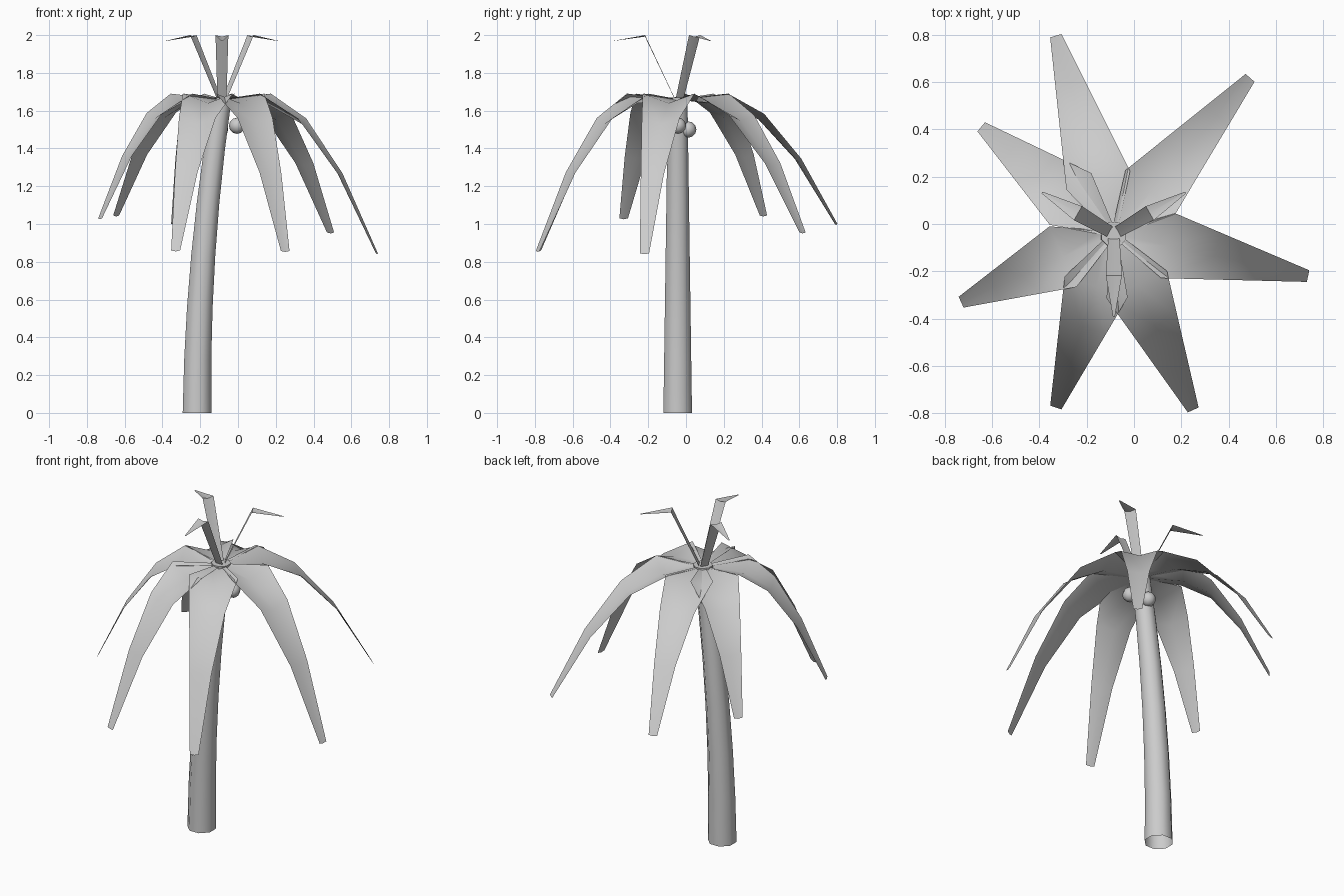
import bpy, math
from mathutils import Vector

if "Cube" in bpy.data.objects:
    bpy.data.objects.remove(bpy.data.objects["Cube"])

CX, CY = -0.085, -0.042   # crown centre


def make_object(name, verts, faces, angle=None):
    mesh = bpy.data.meshes.new(name)
    mesh.from_pydata(verts, [], faces)
    ob = bpy.data.objects.new(name, mesh)
    bpy.context.collection.objects.link(ob)
    bpy.ops.object.select_all(action='DESELECT')
    ob.select_set(True)
    bpy.context.view_layer.objects.active = ob
    if angle:
        bpy.ops.object.shade_smooth_by_angle(angle=math.radians(angle))
    return ob


# Curved, tapering trunk, open at the bottom
def trunk(sides=8, rings=7, top=1.67):
    verts, faces = [], []
    for i in range(rings):
        t = i / (rings - 1)
        x, r = -0.217 + 0.132 * t * t, 0.082 - 0.026 * t
        for k in range(sides):
            a = 2 * math.pi * (k + 0.5) / sides
            verts.append((x + r * math.cos(a), -0.044 + r * math.sin(a), top * t))
    for i in range(rings - 1):
        for k in range(sides):
            a, b = i * sides + k, i * sides + (k + 1) % sides
            faces.append((a, b, b + sides, a + sides))
    faces.append(tuple(range((rings - 1) * sides, rings * sides)))
    make_object("trunk", verts, faces, 50)


# Leaf strip folded along its middle; stations are (radius, edge z, half width, fold depth)
def leaf(name, angle, stations):
    a = math.radians(angle)
    out = Vector((math.cos(a), math.sin(a), 0))
    side = Vector((-math.sin(a), math.cos(a), 0))
    verts, faces = [], []
    for r, z, w, fold in stations:
        mid = Vector((CX, CY, z)) + out * r
        verts += [mid - side * w, mid - Vector((0, 0, fold)), mid + side * w]
    for i in range(len(stations) - 1):
        for k in range(2):
            p = i * 3 + k
            faces.append((p, p + 3, p + 4, p + 1))
    make_object(name, verts, faces, 40)


trunk()

# Drooping fronds, each given by its tip (x, y, z)
tips = [(-0.33, 0.795, 1.0), (0.49, 0.617, 0.955), (0.735, -0.22, 0.845),
        (0.25, -0.785, 0.857), (-0.33, -0.775, 0.86), (-0.73, -0.33, 1.03),
        (-0.645, 0.41, 1.045)]
for i, (x, y, tz) in enumerate(tips):
    R = math.hypot(x - CX, y - CY)
    r0, z0 = 0.235, 1.69
    st = [(0.04, 1.665, 0.035, 0.01)]
    for f, drop, fold in [(0, 0, 0.05), (0.33, 0.155, 0.03), (0.67, 0.5, 0.015), (1, 1, 0.005)]:
        st.append((r0 + f * (R - r0), z0 - drop * (z0 - tz), 0.14 - 0.115 * f, fold))
    leaf(f"frond_{i + 1}", math.degrees(math.atan2(y - CY, x - CX)), st)

# Young upright leaves with bent tips
for i, angle in enumerate((30, 150, 270)):
    leaf(f"young_leaf_{i + 1}", angle,
         [(0.015, 1.66, 0.024, 0.004), (0.175, 2.0, 0.034, 0.008), (0.35, 1.968, 0.004, 0.0)])

# Nuts beneath the crown
for i, loc in enumerate([(-0.005, -0.042, 1.52), (-0.095, 0.012, 1.5)]):
    bpy.ops.mesh.primitive_uv_sphere_add(segments=8, ring_count=6, radius=0.043, location=loc)
    ob = bpy.context.object
    ob.name = f"nut_{i + 1}"
    bpy.ops.object.shade_smooth()
